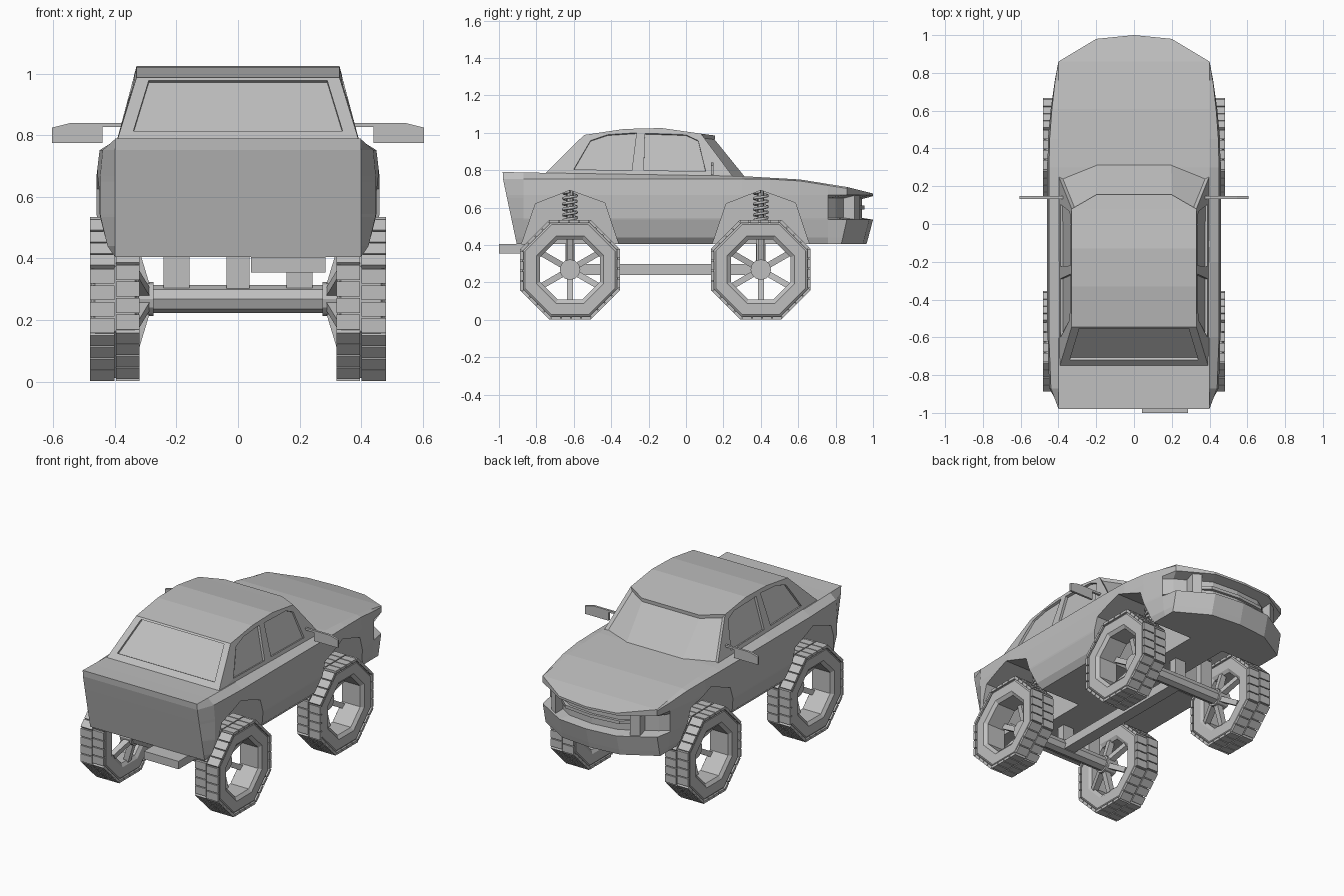
import bpy, bmesh, math
from mathutils import Vector, Matrix

if "Cube" in bpy.data.objects:
    bpy.data.objects.remove(bpy.data.objects["Cube"])

grey = bpy.data.materials.new("plain grey")
grey.diffuse_color = (0.52, 0.52, 0.52, 1)
grey.use_nodes = True
grey.node_tree.nodes["Principled BSDF"].inputs["Base Color"].default_value = grey.diffuse_color


def finish(name, bm):
    bmesh.ops.recalc_face_normals(bm, faces=bm.faces[:])
    me = bpy.data.meshes.new(name)
    bm.to_mesh(me)
    bm.free()
    me.materials.append(grey)
    ob = bpy.data.objects.new(name, me)
    bpy.context.collection.objects.link(ob)
    return ob


def add_prism(bm, pts, vec):
    a = [bm.verts.new(p) for p in pts]
    b = [bm.verts.new(Vector(p) + Vector(vec)) for p in pts]
    n = len(a)
    bm.faces.new(a)
    bm.faces.new(b[::-1])
    for i in range(n):
        bm.faces.new((a[i], a[(i + 1) % n], b[(i + 1) % n], b[i]))


def prism(name, pts, vec):
    bm = bmesh.new()
    add_prism(bm, pts, vec)
    return finish(name, bm)


def box(name, x0, x1, y0, y1, z0, z1):
    return prism(name, [(x0, y0, z0), (x1, y0, z0), (x1, y1, z0), (x0, y1, z0)], (0, 0, z1 - z0))


def add_cyl(bm, p, q, r, n=8, r2=None):
    p, q = Vector(p), Vector(q)
    d = q - p
    m = Matrix.Translation((p + q) / 2) @ d.to_track_quat('Z', 'Y').to_matrix().to_4x4()
    bmesh.ops.create_cone(bm, cap_ends=True, segments=n, radius1=r,
                          radius2=r if r2 is None else r2, depth=d.length, matrix=m)


def cyl(name, p, q, r, n=8):
    bm = bmesh.new()
    add_cyl(bm, p, q, r, n)
    return finish(name, bm)


def cut(ob, cutters):
    for c in cutters:
        c.hide_render = True
        m = ob.modifiers.new("cut", 'BOOLEAN')
        m.operation, m.solver, m.object = 'DIFFERENCE', 'EXACT', c
        bpy.context.view_layer.objects.active = ob
        bpy.ops.object.modifier_apply(modifier=m.name)
        bpy.data.objects.remove(c)


def lerp_table(t, v):
    for (a, p), (b, q) in zip(t, t[1:]):
        if v <= b:
            return p + (q - p) * max(0, (v - a) / (b - a))
    return t[-1][1]


def loft(bm, rings):
    """Rings of right-half points (x, y, z), mirrored; top and bottom closed by strips."""
    full = []
    for r in rings:
        R = [bm.verts.new(p) for p in r]
        L = [v if abs(v.co.x) < 1e-6 else bm.verts.new((-v.co.x, v.co.y, v.co.z)) for v in R]
        full.append((R, L))
    for (R, L), (R2, L2) in zip(full, full[1:]):
        for A, B in ((R, R2), (L, L2)):
            for i in range(len(A) - 1):
                bm.faces.new((A[i], A[i + 1], B[i + 1], B[i]))
        bm.faces.new((L[0], R[0], R2[0], L2[0]))
        if R[-1] is not L[-1]:
            bm.faces.new((R[-1], L[-1], L2[-1], R2[-1]))
    for R, L in (full[0], full[-1]):
        for i in range(len(R) - 1):
            bm.faces.new(list(dict.fromkeys((R[i], R[i + 1], L[i + 1], L[i]))))


# Lower body: stacked outlines, with a recessed band in the nose
deck = [(-0.98, .79), (-.75, .785), (.3, .768), (.61, .75), (.86, .71), (1.0, .675)]
bulge = [(-.98, 0), (-.87, .8), (-.6, 1), (.4, 1), (.55, .8), (.72, .45), (.86, 0)]
width = [(.405, .40), (.44, .43), (.54, .46), (.68, .46), (.75, .45)]
stations = [-.98, -.87, -.6, -.2, .3, .45, .61, .76, .86]


def outline(z, drop, recess, nose):
    pts = []
    for y in stations + [.98, 1.0]:
        x = {.98: .2, 1.0: 0}.get(y, .40)
        if drop == 0:
            zz = lerp_table(deck, y)
        else:
            zz = min(z, lerp_table(deck, y) - drop)
            x += (lerp_table(width, zz) - .40) * lerp_table(bulge, y)
        yy = y
        if y > .8:
            yy = y * nose - recess
            x -= recess * .5 if x > .01 else 0
        elif y == -.98:
            yy = lerp_table([(.405, -.905), (.75, -.978), (.79, -.98)], zz)
        pts.append((x, yy, zz))
    return pts


bm = bmesh.new()
loft(bm, [outline(.405, .1, 0, .965), outline(.44, .1, 0, .975), outline(.535, .1, 0, 1),
          outline(.545, .08, .06, 1), outline(.65, .03, .06, 1), outline(.668, .014, 0, 1),
          outline(.752, .008, 0, 1), outline(0, 0, 0, 1)])
body = finish("body", bm)

# Wheel arches
AXLES = {"rear": -.62, "front": .40}
cutters = []
for s in (1, -1):
    for yc in AXLES.values():
        prof = [(-.27, .38), (-.25, .43), (-.185, .62), (0, .692), (.185, .625), (.25, .43), (.27, .38)]
        cutters.append(prism("arch_cutter", [(s * .12, yc + y, z) for y, z in prof], (s * .5, 0, 0)))
cut(body, cutters)

# Headlight pillars and grille bar in the nose recess
for s in (1, -1):
    prism("headlight_pillar", [(s * .30, .83, .53), (s * .25, .865, .53), (s * .26, .93, .53),
                               (s * .31, .90, .53)], (0, 0, .14))
prism("grille_bar", [(-.25, .88, .59), (-.19, .935, .59), (0, .955, .59), (.19, .935, .59),
                     (.25, .88, .59)], (0, 0, .02))

# Cabin
base = [(.40, -.775, .76), (.40, -.33, .76), (.40, -.13, .76), (.40, .255, .76), (.2, .335, .76)]
roof = [(.33, -.545, .988), (.33, -.33, 1.02), (.33, -.13, 1.025), (.33, .08, .995), (.2, .155, .985)]
bm = bmesh.new()
loft(bm, [base, roof])
bm.normal_update()
bmesh.ops.recalc_face_normals(bm, faces=bm.faces[:])
glass = [f for f in bm.faces if f.normal.y > .35]
bmesh.ops.inset_region(bm, faces=glass, thickness=.016, depth=-.014, use_even_offset=True)
cabin = finish("cabin", bm)

# Side and rear windows cut as shallow recesses
cutters = []
rear_win = [(-.60, .80), (-.51, .955), (-.42, .985), (-.265, .995), (-.29, .795)]
front_win = [(-.225, .795), (-.22, .992), (0, .985), (.065, .955), (.105, .79)]
for s in (1, -1):
    for w in (rear_win, front_win):
        pts = [(s * (.40 - .07 * (z - .76) / .25 - .014), y, z) for y, z in w]
        cutters.append(prism("window_cutter", pts, (s * .06, 0, .018)))
slope = lambda z: -.775 + .23 * (z - .76) / .228
pane = [(-.34, .808), (.34, .808), (.29, .972), (-.29, .972)]
cutters.append(prism("window_cutter", [(x, slope(z) + .02, z) for x, z in pane], (0, -.06, .03)))
cut(cabin, cutters)

# Side mirrors
for s in (1, -1):
    pts = [(.36, .84), (.545, .84), (.605, .825), (.605, .775), (.44, .775), (.44, .827), (.36, .827)]
    prism("side_mirror", [(s * x, .133, z) for x, z in pts], (0, .014, 0))


# Wheels: eight-sided tyre with staggered tread blocks, spokes and hub
def wheel(name, s, yc, zc=.268):
    bm = bmesh.new()
    prof = [(.335, .16), (.322, .18), (.322, .24), (.335, .256), (.465, .256), (.477, .24),
            (.477, .18), (.462, .16)]
    k = 1 / math.cos(math.pi / 8)
    rings = []
    for i in range(8):
        a = math.pi / 8 + i * math.pi / 4
        rings.append([bm.verts.new((s * x, yc + r * k * math.cos(a), zc + r * k * math.sin(a)))
                      for x, r in prof])
    for i in range(8):
        A, B = rings[i], rings[(i + 1) % 8]
        for j in range(8):
            bm.faces.new((A[j], A[(j + 1) % 8], B[(j + 1) % 8], B[j]))
    for i in range(8):
        a = i * math.pi / 4
        n = Vector((0, math.cos(a), math.sin(a)))
        t = Vector((0, -math.sin(a), math.cos(a)))
        c = Vector((0, yc, zc))
        for x0, x1, shift in ((.32, .396, -.006), (.402, .481, .006)):
            for j in range(4):
                m = (j - 1.5) * .0535 + shift
                pts = [c + n * .25 + t * (m + d) + Vector((s * x, 0, 0))
                       for x, d in ((x0, -.024), (x1, -.024), (x1, .024), (x0, .024))]
                add_prism(bm, pts, n * .0165)
    finish(name + "_tyre", bm)
    bm = bmesh.new()
    add_cyl(bm, (s * .275, yc, zc), (s * .355, yc, zc), .055, 12)
    for i in range(6):
        a = math.pi / 2 + i * math.pi / 3
        n = Vector((0, math.cos(a), math.sin(a)))
        t = Vector((0, -math.sin(a), math.cos(a))) * .016
        c = Vector((0, yc, zc))
        p, q = c + n * .04, c + n * .172
        pts = [p + Vector((s * .285, 0, 0)) - t, p + Vector((s * .325, 0, 0)) - t,
               q + Vector((s * .36, 0, 0)) - t, q + Vector((s * .325, 0, 0)) - t]
        add_prism(bm, pts, t * 2)
    finish(name + "_spokes", bm)


for end, yc in AXLES.items():
    for s, side in ((1, "right"), (-1, "left")):
        wheel(f"{end}_{side}_wheel", s, yc)
        # Strut with coil spring
        box("strut", s * .2 - .042, s * .2 + .042, yc - .022, yc + .022, .29, .48)
        cyl("strut_rod", (s * .2, yc, .46), (s * .2, yc, .70), .018)
        cu = bpy.data.curves.new("coil_spring", 'CURVE')
        cu.dimensions, cu.bevel_depth, cu.bevel_resolution = '3D', .008, 1
        sp = cu.splines.new('POLY')
        N = 7 * 10
        sp.points.add(N)
        for i, p in enumerate(sp.points):
            a = i * math.tau / 10
            p.co = (s * .2 + .036 * math.cos(a), yc + .036 * math.sin(a), .48 + .205 * i / N, 1)
        cu.materials.append(grey)
        bpy.context.collection.objects.link(bpy.data.objects.new("coil_spring", cu))
    # Axle and centre mount
    cyl(end + "_axle", (-.29, yc, .268), (.29, yc, .268), .045)
    box(end + "_axle_mount", -.038, .038, yc - .025, yc + .025, .265, .42)

# Drive shaft and exhaust box
box("drive_shaft", -.038, .038, AXLES["rear"], AXLES["front"], .24, .297)
box("exhaust_box", .042, .285, -1.0, -.78, .355, .405)
